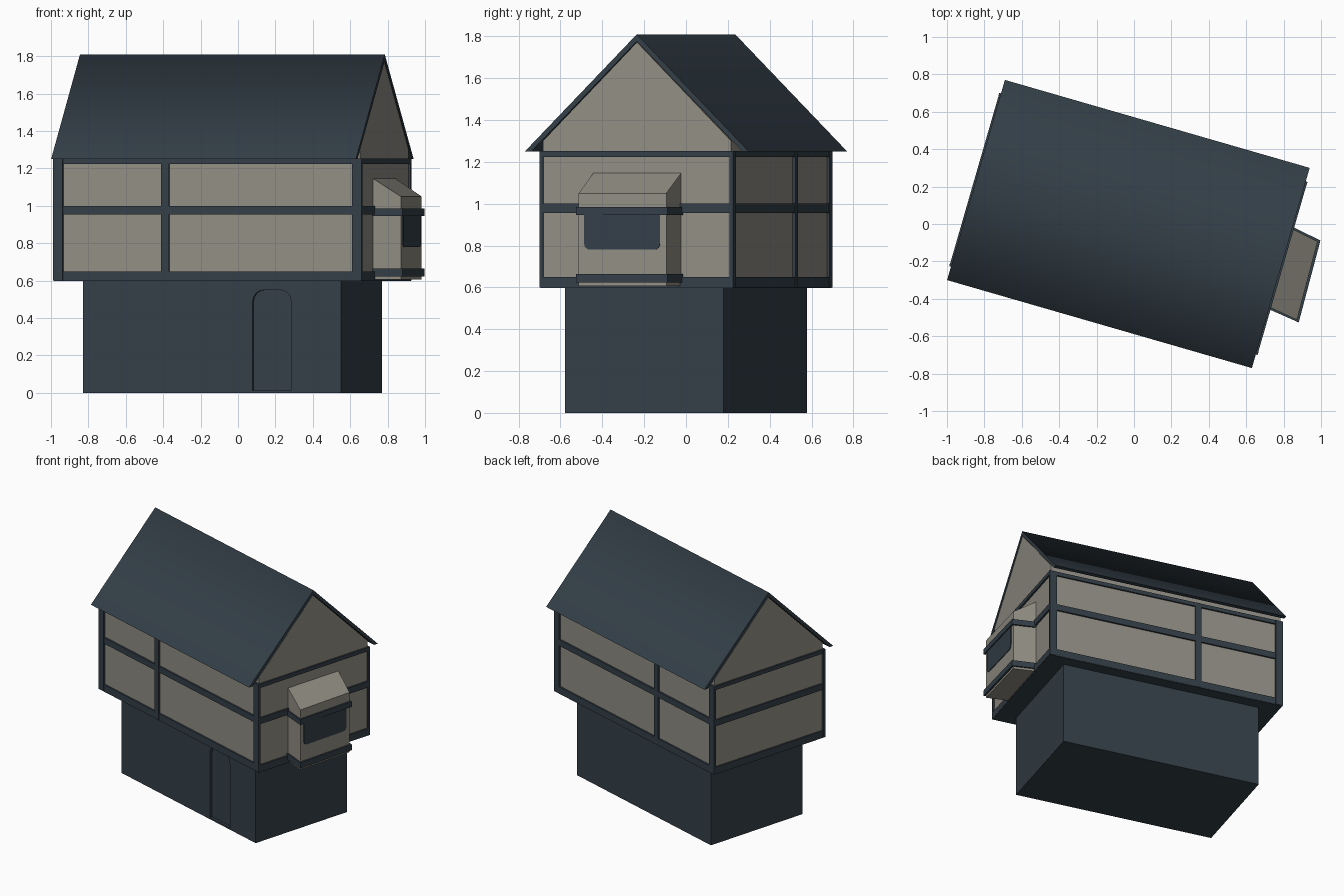
import bpy, bmesh, math
from mathutils import Matrix

if "Cube" in bpy.data.objects:
    bpy.data.objects.remove(bpy.data.objects["Cube"])

# Whole house is turned about z
PLACE = Matrix.Translation((-0.03, 0, 0)) @ Matrix.Rotation(math.radians(-16.1), 4, 'Z')


def material(name, rgb):
    m = bpy.data.materials.new(name)
    m.diffuse_color = (*rgb, 1)
    m.use_nodes = True
    m.node_tree.nodes["Principled BSDF"].inputs["Base Color"].default_value = m.diffuse_color
    return m


SLATE = material("dark slate", (0.034, 0.050, 0.065))
PLASTER = material("pale plaster", (0.285, 0.272, 0.230))


def loft(name, ring_a, ring_b, mat):
    """Closed solid between two matching rings of points."""
    bm = bmesh.new()
    a = [bm.verts.new(p) for p in ring_a]
    b = [bm.verts.new(p) for p in ring_b]
    n = len(a)
    bm.faces.new(a)
    bm.faces.new(b[::-1])
    for i in range(n):
        j = (i + 1) % n
        bm.faces.new((a[i], b[i], b[j], a[j]))
    bmesh.ops.recalc_face_normals(bm, faces=bm.faces)
    bm.transform(PLACE)
    mesh = bpy.data.meshes.new(name)
    bm.to_mesh(mesh)
    bm.free()
    mesh.materials.append(mat)
    ob = bpy.data.objects.new(name, mesh)
    bpy.context.collection.objects.link(ob)
    return ob


def box(name, x0, x1, y0, y1, z0, z1, mat):
    ring = [(x0, y0), (x1, y0), (x1, y1), (x0, y1)]
    return loft(name, [(x, y, z0) for x, y in ring], [(x, y, z1) for x, y in ring], mat)


def along_x(name, profile, x0, x1, mat):
    return loft(name, [(x0, y, z) for y, z in profile], [(x1, y, z) for y, z in profile], mat)


def rounded(w0, w1, z0, z1, r, top, bottom):
    """Rectangle outline with optional rounded top / bottom corners."""
    pts = []
    for cx, cz, start, on in ((w1, z1, 0, top), (w0, z1, 90, top),
                              (w0, z0, 180, bottom), (w1, z0, 270, bottom)):
        if not on:
            pts.append((cx, cz))
            continue
        ox = cx - r if cx == w1 else cx + r
        oz = cz - r if cz == z1 else cz + r
        for k in range(5):
            t = math.radians(start + k * 22.5)
            pts.append((ox + r * math.cos(t), oz + r * math.sin(t)))
    return pts


# Ground floor with recessed door
base = box("ground_floor", -0.718, 0.718, -0.395, 0.395, 0, 0.602, SLATE)
door = rounded(0.227, 0.441, 0.012, 0.55, 0.06, True, False)
cutter = loft("door_cutter", [(x, -0.45, z) for x, z in door],
              [(x, -0.375, z) for x, z in door], SLATE)
cutter.hide_render = True
mod = base.modifiers.new("door_recess", 'BOOLEAN')
mod.operation, mod.solver, mod.object = 'DIFFERENCE', 'EXACT', cutter
bpy.context.view_layer.objects.active = base
bpy.ops.object.modifier_apply(modifier=mod.name)
bpy.data.objects.remove(cutter)

# Upper floor plaster walls with gables
along_x("upper_walls", [(-0.468, 0.605), (0.468, 0.605), (0.468, 1.30),
                        (0, 1.772), (-0.468, 1.30)], -0.845, 0.845, PLASTER)

# Floor plate and horizontal beams around the upper floor
box("floor_plate", -0.855, 0.855, -0.478, 0.478, 0.597, 0.612, SLATE)
for name, z0, z1 in (("sill_beam", 0.60, 0.65), ("middle_beam", 0.955, 1.0),
                     ("top_beam", 1.224, 1.252)):
    box(name, -0.857, 0.857, -0.48, 0.48, z0, z1, SLATE)

# Vertical posts on the long walls
for side, y in (("front", -0.473), ("back", 0.473)):
    for label, x, h in (("left", -0.8315, 0.0265), ("middle", -0.236, 0.021),
                        ("right", 0.8315, 0.0265)):
        box(f"{side}_{label}_post", x - h, x + h, y - 0.009, y + 0.009, 0.60, 1.252, SLATE)

# Roof shell, shading softened only across the ridge
roof = along_x("roof", [(-0.557, 1.25), (0, 1.81), (0.557, 1.25),
                        (0.525, 1.25), (0, 1.776), (-0.525, 1.25)], -0.848, 0.848, SLATE)
bm = bmesh.new()
bm.from_mesh(roof.data)
for f in bm.faces:
    f.smooth = True
for e in bm.edges:
    e.smooth = all(v.co.z > 1.80 for v in e.verts)
bm.to_mesh(roof.data)
bm.free()

# Bay window on the right gable, slightly skewed
bay = [(0.83, -0.215), (1.008, -0.243), (0.998, 0.190), (0.83, 0.222)]
bay_top = (1.155, 1.05, 1.05, 1.155)
loft("bay", [(x, y, 0.607) for x, y in bay],
     [(x, y, z) for (x, y), z in zip(bay, bay_top)], PLASTER)
band = [(0.83, -0.227), (1.021, -0.253), (1.011, 0.200), (0.83, 0.232)]
for name, z0, z1 in (("bay_sill", 0.623, 0.665), ("bay_lintel", 0.945, 0.985)):
    loft(name, [(x, y, z0) for x, y in band], [(x, y, z1) for x, y in band], SLATE)

# Window pane on the bay front, following its slant
pane = rounded(-0.215, 0.160, 0.78, 0.95, 0.03, False, True)
loft("bay_window", [(0.999 - 0.023 * (y - 0.19), y, z) for y, z in pane],
     [(1.004 - 0.023 * (y - 0.19), y, z) for y, z in pane], SLATE)
